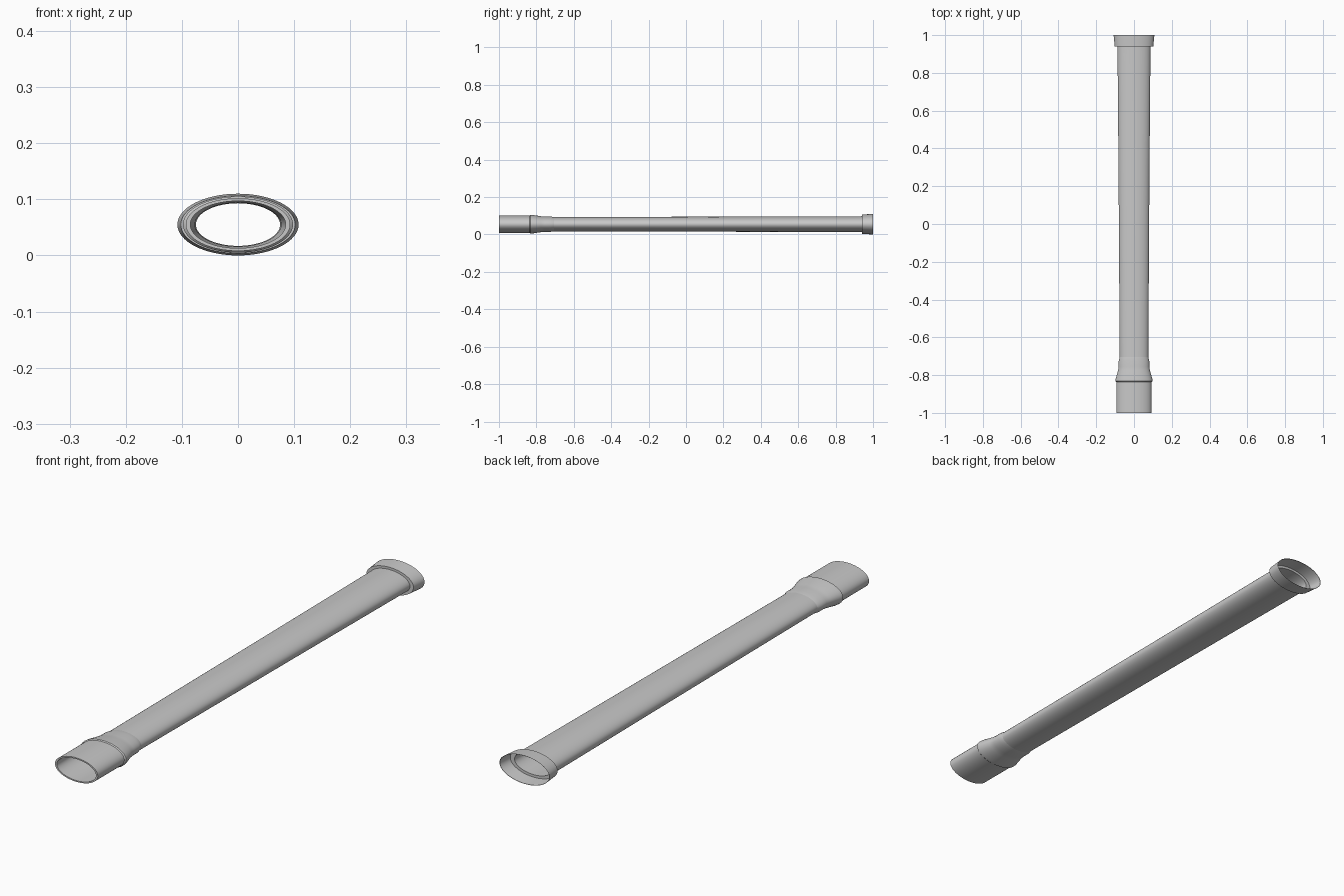
import bpy, bmesh, math

if "Cube" in bpy.data.objects:
    bpy.data.objects.remove(bpy.data.objects["Cube"])

SEGMENTS = 64
CENTER_Z = 0.055

grey = bpy.data.materials.new("pale_grey")
grey.diffuse_color = (0.58, 0.58, 0.58, 1)
grey.use_nodes = True
grey.node_tree.nodes["Principled BSDF"].inputs["Base Color"].default_value = grey.diffuse_color


def oval_lathe(name, profile):
    """Sweep a profile of (y, half width, half height) around the y axis."""
    bm = bmesh.new()
    rings = []
    for y, rx, rz in profile:
        ring = []
        for i in range(SEGMENTS):
            a = 2 * math.pi * i / SEGMENTS
            ring.append(bm.verts.new((rx * math.cos(a), y, CENTER_Z + rz * math.sin(a))))
        rings.append(ring)
    for r0, r1 in zip(rings, rings[1:]):
        for i in range(SEGMENTS):
            j = (i + 1) % SEGMENTS
            bm.faces.new((r0[i], r1[i], r1[j], r0[j]))
    mesh = bpy.data.meshes.new(name)
    bm.to_mesh(mesh)
    bm.free()
    mesh.materials.append(grey)
    obj = bpy.data.objects.new(name, mesh)
    bpy.context.collection.objects.link(obj)
    bpy.ops.object.select_all(action='DESELECT')
    obj.select_set(True)
    bpy.context.view_layer.objects.active = obj
    bpy.ops.object.shade_smooth_by_angle(angle=math.radians(25))
    return obj


# front sleeve: inner wall, flat rim, outer wall, ridge and stepped neck
oval_lathe("front_sleeve", [
    (-0.71, 0.075, 0.038),
    (-0.77, 0.077, 0.039),
    (-0.83, 0.085, 0.042),
    (-1.0, 0.085, 0.042),
    (-1.0, 0.093, 0.047),
    (-0.836, 0.093, 0.047),
    (-0.832, 0.098, 0.050),
    (-0.82, 0.097, 0.0495),
    (-0.775, 0.084, 0.0425),
    (-0.755, 0.081, 0.041),
    (-0.725, 0.081, 0.041),
    (-0.705, 0.0755, 0.0385),
])

# long tapered tube, outer wall and lining, with a rim at the back
oval_lathe("tube", [
    (-0.71, 0.075, 0.038),
    (0.945, 0.081, 0.0395),
    (0.945, 0.087, 0.0425),
    (0.90, 0.087, 0.042),
    (0.30, 0.082, 0.0405),
    (-0.72, 0.0755, 0.0385),
])

# flared back collar with a stepped shoulder
oval_lathe("back_collar", [
    (0.94, 0.085, 0.042),
    (0.94, 0.102, 0.0515),
    (1.0, 0.108, 0.055),
    (0.999, 0.107, 0.054),
    (0.943, 0.101, 0.0505),
    (0.943, 0.085, 0.042),
])
